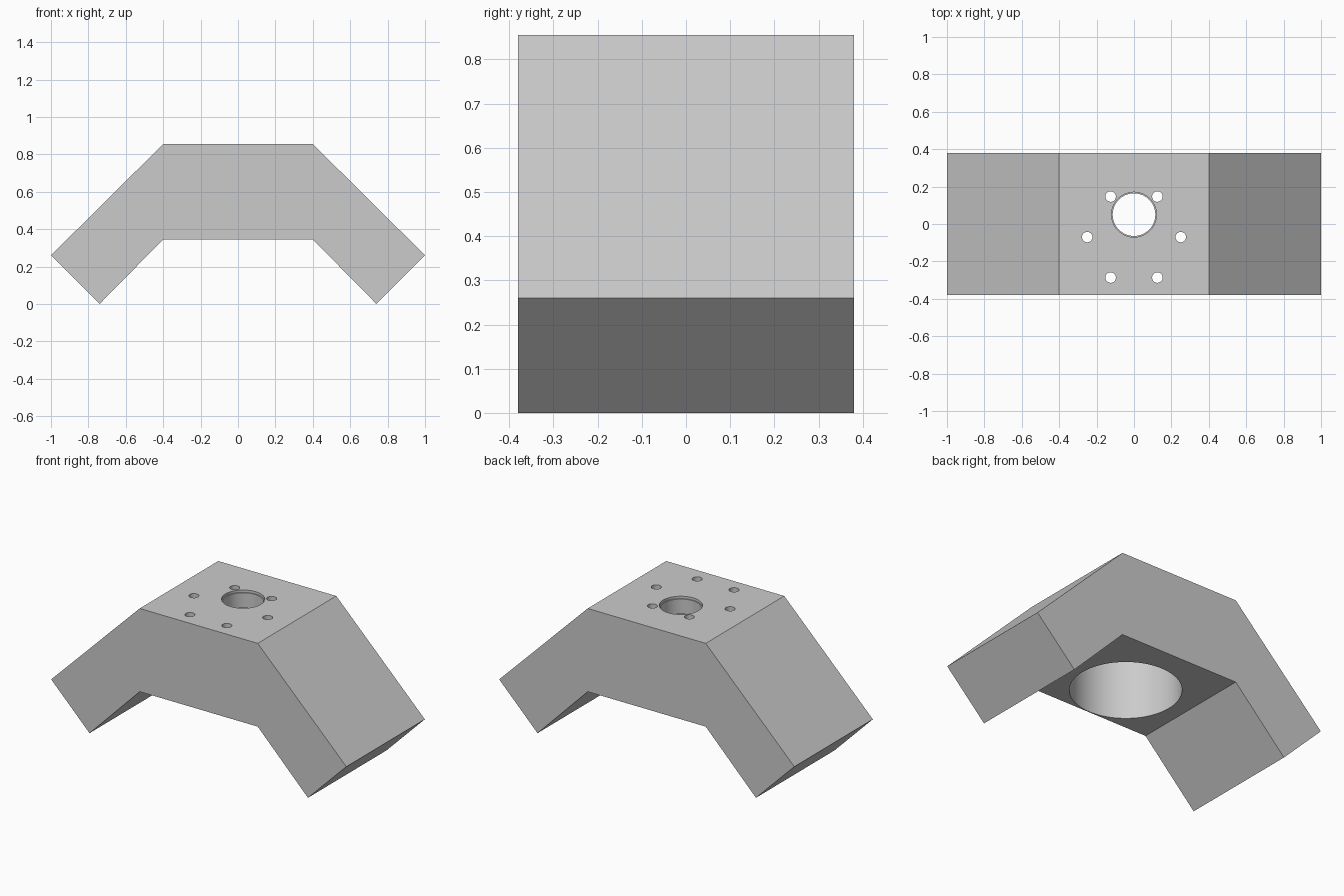
import bpy
import bmesh
import math

if "Cube" in bpy.data.objects:
    bpy.data.objects.remove(bpy.data.objects["Cube"], do_unlink=True)

grey = bpy.data.materials.new("matte_grey")
grey.use_nodes = True
colour = (0.6, 0.6, 0.6, 1)
grey.diffuse_color = colour
grey.node_tree.nodes["Principled BSDF"].inputs["Base Color"].default_value = colour

HALF_DEPTH = 0.38
TOP = 0.855
MOTOR_Y = -0.07      # centre of motor pocket and screw circle
SHAFT_Y = 0.05       # offset shaft opening


def make_bracket():
    """Angled arch profile, mirrored in x and extruded along y."""
    right = [(0.4, TOP), (1, 0.26), (0.74, 0), (0.4, 0.345)]
    profile = right + [(-x, z) for x, z in reversed(right)]
    bm = bmesh.new()
    face = bm.faces.new([bm.verts.new((x, -HALF_DEPTH, z)) for x, z in profile])
    out = bmesh.ops.extrude_face_region(bm, geom=[face])
    verts = [v for v in out["geom"] if isinstance(v, bmesh.types.BMVert)]
    bmesh.ops.translate(bm, verts=verts, vec=(0, 2 * HALF_DEPTH, 0))
    bmesh.ops.recalc_face_normals(bm, faces=bm.faces)
    mesh = bpy.data.meshes.new("motor_bracket")
    bm.to_mesh(mesh)
    bm.free()
    obj = bpy.data.objects.new("motor_bracket", mesh)
    bpy.context.collection.objects.link(obj)
    mesh.materials.append(grey)
    return obj


bracket = make_bracket()


def drill(x, y, radius, low, high, sides):
    """Cut a vertical round hole through the bracket."""
    bpy.ops.mesh.primitive_cylinder_add(
        vertices=sides, radius=radius, depth=high - low,
        location=(x, y, (low + high) / 2))
    cutter = bpy.context.object
    cutter.name = "hole_cutter"
    cutter.hide_render = True
    cutter.data.materials.append(grey)
    bpy.ops.object.select_all(action="DESELECT")
    bpy.context.view_layer.objects.active = bracket
    bracket.select_set(True)
    mod = bracket.modifiers.new("hole", "BOOLEAN")
    mod.operation = "DIFFERENCE"
    mod.solver = "EXACT"
    mod.object = cutter
    bpy.ops.object.modifier_apply(modifier=mod.name)
    bpy.data.objects.remove(cutter, do_unlink=True)


# Motor pocket from below, leaving a mounting plate
drill(0, MOTOR_Y, 0.305, 0.2, TOP - 0.105, 96)

# Shaft opening with a shallow rim
drill(0, SHAFT_Y, 0.114, 0.6, 1, 64)
drill(0, SHAFT_Y, 0.12, TOP - 0.015, 1, 64)

# Ring of six screw holes
for i in range(6):
    a = i * math.pi / 3
    drill(0.25 * math.cos(a), MOTOR_Y + 0.25 * math.sin(a), 0.028, 0.6, 1, 32)

bpy.ops.object.shade_smooth_by_angle(angle=math.radians(30))
